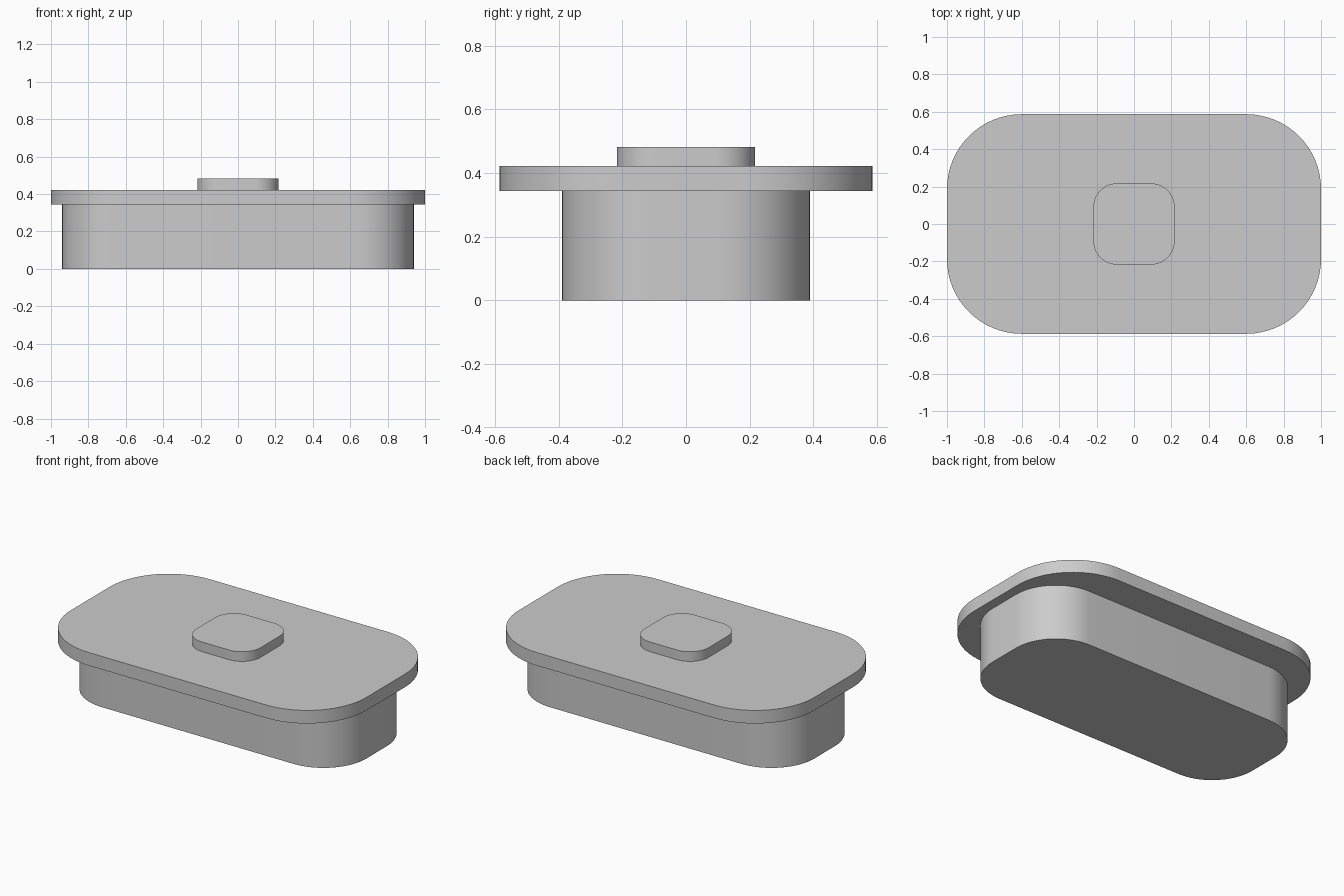
import bpy
import bmesh
from math import radians

cube = bpy.data.objects.get("Cube")
if cube:
    bpy.data.objects.remove(cube, do_unlink=True)

# Single grey finish
grey = bpy.data.materials.new("light grey")
grey.use_nodes = True
colour = (0.6, 0.6, 0.6, 1)
grey.diffuse_color = colour
grey.node_tree.nodes["Principled BSDF"].inputs["Base Color"].default_value = colour


def rounded_block(name, half_x, half_y, bottom, top, radius):
    """Box with rounded vertical corners and crisp top and bottom rims."""
    bm = bmesh.new()
    bmesh.ops.create_cube(bm, size=2)
    for v in bm.verts:
        v.co.x *= half_x
        v.co.y *= half_y
        v.co.z = top if v.co.z > 0 else bottom
    uprights = [e for e in bm.edges
                if abs(e.verts[0].co.z - e.verts[1].co.z) > 0.01]
    bmesh.ops.bevel(bm, geom=uprights, offset=radius, offset_type='OFFSET',
                    segments=16, profile=0.5, affect='EDGES')
    mesh = bpy.data.meshes.new(name)
    bm.to_mesh(mesh)
    bm.free()
    mesh.materials.append(grey)
    obj = bpy.data.objects.new(name, mesh)
    bpy.context.collection.objects.link(obj)
    bpy.ops.object.select_all(action='DESELECT')
    obj.select_set(True)
    bpy.context.view_layer.objects.active = obj
    bpy.ops.object.shade_smooth_by_angle(angle=radians(30))
    return obj


# Plug body, overhanging flange and raised centre pad
rounded_block("body", 0.94, 0.39, 0, 0.343, 0.29)
rounded_block("flange", 1, 0.587, 0.343, 0.423, 0.4)
rounded_block("centre_pad", 0.217, 0.217, 0.423, 0.482, 0.125)
